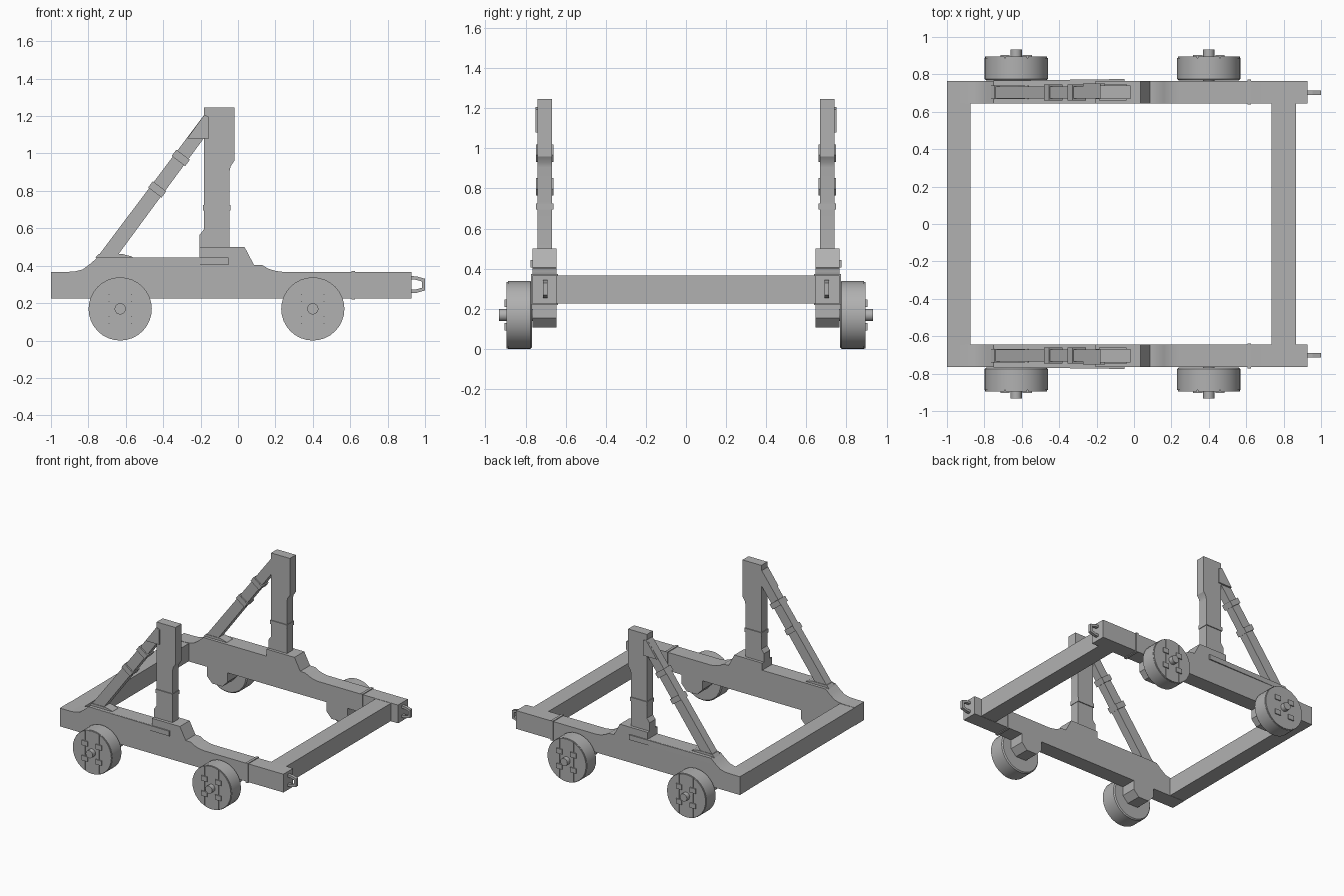
import bpy, bmesh, math
from mathutils import Vector, Matrix

if "Cube" in bpy.data.objects:
    bpy.data.objects.remove(bpy.data.objects["Cube"])

wood = bpy.data.materials.new("dark_grey")
wood.diffuse_color = (0.44, 0.44, 0.44, 1)
wood.use_nodes = True
wood.node_tree.nodes["Principled BSDF"].inputs["Base Color"].default_value = wood.diffuse_color


def finish(bm, name):
    bmesh.ops.recalc_face_normals(bm, faces=bm.faces)
    me = bpy.data.meshes.new(name)
    bm.to_mesh(me)
    bm.free()
    me.materials.append(wood)
    ob = bpy.data.objects.new(name, me)
    bpy.context.collection.objects.link(ob)
    return ob


def prism(name, pts, s, y0, y1):
    """Extrude an xz outline between two y values on side s."""
    bm = bmesh.new()
    f = bm.faces.new([bm.verts.new((x, s * y0, z)) for x, z in pts])
    ext = bmesh.ops.extrude_face_region(bm, geom=[f])
    vs = [v for v in ext['geom'] if isinstance(v, bmesh.types.BMVert)]
    bmesh.ops.translate(bm, verts=vs, vec=(0, s * (y1 - y0), 0))
    return finish(bm, name)


def box(name, x0, x1, s, y0, y1, z0, z1):
    return prism(name, [(x0, z0), (x1, z0), (x1, z1), (x0, z1)], s, y0, y1)


def cyl(bm, r, x, y0, y1, z, n):
    m = Matrix.Translation((x, (y0 + y1) / 2, z)) @ Matrix.Rotation(math.pi / 2, 4, 'X')
    bmesh.ops.create_cone(bm, cap_ends=True, segments=n, radius1=r, radius2=r,
                          depth=abs(y1 - y0), matrix=m)


def slanted(name, p, q, width, s, y0, y1):
    """Bar of given width running from p to q in the xz plane."""
    a, b = Vector(p), Vector(q)
    d = (b - a).normalized()
    n = Vector((-d.y, d.x)) * width / 2
    return prism(name, [a + n, b + n, b - n, a - n], s, y0, y1)


def smooth(ob):
    bpy.ops.object.select_all(action='DESELECT')
    ob.select_set(True)
    bpy.context.view_layer.objects.active = ob
    bpy.ops.object.shade_smooth_by_angle(angle=math.radians(30))


def wheel(x, s):
    z, r = 0.174, 0.169
    # drum with softened rim
    bm = bmesh.new()
    cyl(bm, r, x, s * 0.768, s * 0.888, z, 32)
    rim = [e for e in bm.edges if all(abs(v.co.y) < 0.769 for v in e.verts)]
    bmesh.ops.bevel(bm, geom=rim, offset=0.008, segments=1, affect='EDGES')
    smooth(finish(bm, "wheel_drum"))
    # three upright planks on the outer face
    for lo, hi in ((-0.2, -0.062), (-0.058, 0.058), (0.062, 0.2)):
        bm = bmesh.new()
        cyl(bm, r - 0.003, x, s * 0.886, s * 0.896, z, 32)
        for h, k in ((lo, -1), (hi, 1)):
            bmesh.ops.bisect_plane(bm, geom=bm.verts[:] + bm.edges[:] + bm.faces[:],
                                   plane_co=(x + h, 0, z), plane_no=(k, 0, 0), clear_outer=True)
            bmesh.ops.holes_fill(bm, edges=[e for e in bm.edges if e.is_boundary])
        smooth(finish(bm, "wheel_plank"))
    # staples across the plank joints
    for dx in (-0.06, 0.06):
        for dz in (-0.059, 0.059):
            box("wheel_staple", x + dx - 0.025, x + dx + 0.025, s, 0.89, 0.904,
                z + dz - 0.019, z + dz + 0.019)
    # axle
    bm = bmesh.new()
    cyl(bm, 0.03, x, s * 0.68, s * 0.932, z, 16)
    smooth(finish(bm, "axle"))


side = [(-1, .23), (.927, .23), (.927, .372), (.24, .372), (.20, .377), (.16, .39), (.13, .408),
        (.085, .41), (.035, .505), (-.205, .505), (-.205, .45), (-.75, .45), (-.79, .415),
        (-.83, .385), (-.87, .375), (-.91, .372), (-1, .372)]
post = [(-.205, .49), (-.045, .49), (-.045, .91), (-.04, .935), (-.02, .965), (-.02, 1.252),
        (-.182, 1.252), (-.182, .60), (-.205, .57)]
brace = [(-.757, .445), (-.18, 1.212), (-.17, 1.212), (-.17, 1.09), (-.18, 1.09), (-.655, .445)]
brace_a, brace_b = Vector((-.705, .448)), Vector((-.18, 1.15))

for s in (-1, 1):
    # long side beam with tapering rail and strap
    smooth(prism("side_beam", side, s, .645, .765))
    rail = box("side_rail", -.75, -.05, s, .755, .775, .41, .449)
    for v in rail.data.vertices:
        if v.co.x < -.5 and abs(v.co.y) > .77:
            v.co.y = s * .766
    box("beam_strap", .606, .626, s, .638, .772, .224, .378)
    # upright post and its band
    smooth(prism("upright_post", post, s, .667, .741))
    box("post_band", -.187, -.041, s, .66, .748, .70, .73)
    # diagonal brace with bands, foot and top plate
    prism("diagonal_brace", brace, s, .672, .736)
    for t in (.52, .76):
        c = brace_a.lerp(brace_b, t)
        d = (brace_b - brace_a).normalized() * .021
        slanted("brace_band", c - d, c + d, .09, s, .661, .747)
    prism("brace_foot", [(-.765, .445), (-.56, .445), (-.57, .455), (-.62, .468), (-.745, .468)],
          s, .668, .74)
    prism("brace_top_plate", [(-.272, 1.085), (-.155, 1.085), (-.155, 1.2), (-.18, 1.212)],
          s, .70, .75)
    # end shackle: bent bar around an opening
    outer = [(.91, .35), (.955, .348), (1, .335), (1, .273), (.955, .26), (.91, .258)]
    inner = [(.91, .276), (.95, .278), (.983, .287), (.983, .321), (.95, .33), (.91, .332)]
    prism("end_shackle", outer + inner, s, .69, .714)
    # wheels and axle blocks
    for x in (-.63, .4):
        prism("axle_block", [(x - .09, .235), (x - .09, .16), (x - .045, .112), (x + .045, .112),
                             (x + .09, .16), (x + .09, .235)], s, .645, .765)
        wheel(x, s)

# cross beams joining the sides
for x0, x1 in ((-1, -.875), (.735, .866)):
    box("cross_beam", x0, x1, 1, -.65, .65, .232, .37)

# rest the wheels on the ground
bpy.context.view_layer.update()
low = min((o.matrix_world @ v.co).z for o in bpy.data.objects for v in o.data.vertices)
for o in bpy.data.objects:
    o.location.z -= low
